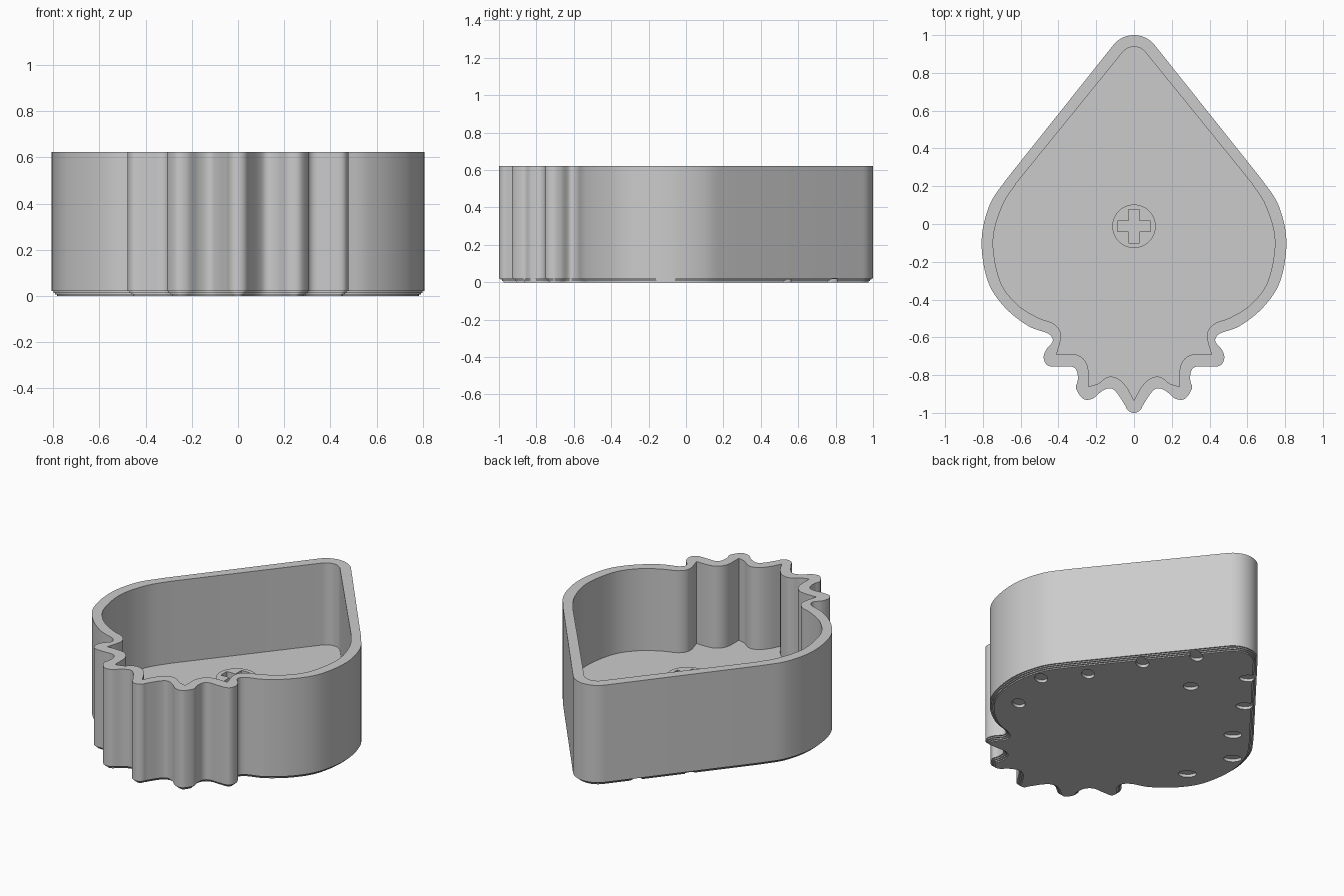
import bpy
import bmesh
from math import sin, cos, atan2, radians
from mathutils import Matrix, Vector

default_cube = bpy.data.objects.get("Cube")
if default_cube:
    bpy.data.objects.remove(default_cube, do_unlink=True)

HEIGHT = 0.622
FLOOR = 0.115
POST_TOP = 0.285

clay = bpy.data.materials.new("plain_grey")
clay.use_nodes = True
clay.diffuse_color = (0.6, 0.6, 0.6, 1)
clay.node_tree.nodes["Principled BSDF"].inputs["Base Color"].default_value = clay.diffuse_color


def arc(center_y, radius, start, end, steps=8):
    """Arc around a point on the centre line, angles in degrees."""
    angles = [radians(start + (end - start) * i / steps) for i in range(steps + 1)]
    return [Vector((radius * cos(a), center_y + radius * sin(a))) for a in angles]


def spline(points, steps=6):
    """Smooth curve through the points, with free ends."""
    pts = [Vector(p) for p in points]
    pts = [2 * pts[0] - pts[1]] + pts + [2 * pts[-1] - pts[-2]]
    result = []
    for a, b, c, d in zip(pts, pts[1:], pts[2:], pts[3:]):
        for i in range(steps):
            t = i / steps
            result.append(0.5 * (2 * b + (c - a) * t + (2 * a - 5 * b + 4 * c - d) * t ** 2
                                 + (3 * b - a - 3 * c + d) * t ** 3))
    return result + [pts[-2]]


def closed_outline(*pieces):
    """Join the +x half pieces and mirror them into one clockwise loop."""
    half = []
    for piece in pieces:
        for p in piece:
            if not half or (p - half[-1]).length > 0.002:
                half.append(p)
    half[0].x = half[-1].x = 0
    return half + [Vector((-p.x, p.y)) for p in reversed(half[1:-1])]


def inset(loop, distance):
    """Move a clockwise loop inwards along its normals."""
    result = []
    for i, p in enumerate(loop):
        along = loop[(i + 1) % len(loop)] - loop[i - 1]
        result.append(p + Vector((along.y, -along.x)).normalized() * distance)
    return result


def make_object(name, bm, smooth=False):
    bmesh.ops.recalc_face_normals(bm, faces=bm.faces[:])
    mesh = bpy.data.meshes.new(name)
    bm.to_mesh(mesh)
    bm.free()
    mesh.materials.append(clay)
    obj = bpy.data.objects.new(name, mesh)
    bpy.context.collection.objects.link(obj)
    if smooth:
        activate(obj)
        bpy.ops.object.shade_smooth_by_angle(angle=radians(32))
    return obj


def activate(obj):
    bpy.ops.object.select_all(action="DESELECT")
    obj.select_set(True)
    bpy.context.view_layer.objects.active = obj


def cut(obj, cutter):
    """Subtract the cutter, then discard it."""
    cutter.hide_render = True
    mod = obj.modifiers.new("cut", "BOOLEAN")
    mod.operation = "DIFFERENCE"
    mod.solver = "EXACT"
    mod.object = cutter
    activate(obj)
    bpy.ops.object.modifier_apply(modifier=mod.name)
    bpy.data.objects.remove(cutter, do_unlink=True)


def add_cylinder(bm, x, y, radius, bottom, top, sides, stretch=1, turn=0):
    """Upright cylinder, optionally stretched along a turned axis."""
    place = (Matrix.Translation((x, y, (bottom + top) / 2)) @ Matrix.Rotation(turn, 4, "Z")
             @ Matrix.Diagonal((stretch, 1, 1, 1)))
    bmesh.ops.create_cone(bm, cap_ends=True, segments=sides, radius1=radius,
                          radius2=radius, depth=top - bottom, matrix=place)


def add_ring(bm, loop, z):
    return [bm.verts.new((p.x, p.y, z)) for p in loop]


def bridge(bm, ring_a, ring_b):
    for i in range(len(ring_a)):
        bm.faces.new((ring_a[i - 1], ring_a[i], ring_b[i], ring_b[i - 1]))


# Outer outline: rounded tip, round belly, scalloped front
outer = closed_outline(
    arc(0.86, 0.14, 90, 38),
    spline([(0.677, 0.235), (0.765, 0.10), (0.807, -0.09), (0.775, -0.30), (0.685, -0.44),
            (0.56, -0.54), (0.455, -0.58), (0.43, -0.62), (0.465, -0.665), (0.478, -0.71),
            (0.455, -0.75), (0.39, -0.755), (0.33, -0.755), (0.302, -0.78), (0.298, -0.83),
            (0.307, -0.87), (0.27, -0.925), (0.22, -0.925), (0.17, -0.885), (0.125, -0.87),
            (0.09, -0.895), (0.044, -0.965)]),
    arc(-0.955, 0.045, -20, -90))

# Inner outline: creased where the scallops pinch
inner = closed_outline(
    arc(0.86, 0.078, 90, 38),
    spline([(0.624, 0.215), (0.70, 0.09), (0.746, -0.09), (0.71, -0.30), (0.62, -0.425),
            (0.51, -0.495), (0.43, -0.525), (0.392, -0.565), (0.388, -0.61), (0.41, -0.69)]),
    spline([(0.41, -0.69), (0.35, -0.688), (0.285, -0.70), (0.245, -0.755), (0.24, -0.86)]),
    spline([(0.24, -0.86), (0.19, -0.845), (0.155, -0.818), (0.12, -0.808), (0.075, -0.825),
            (0.035, -0.87), (0, -0.935)]))

# Pot body: stepped foot, outer wall, rim, inner wall and floor
bm = bmesh.new()
rings = []
for step in range(4):
    loop = inset(outer, 0.008 * (3 - step))
    low = 0.007 * step
    high = HEIGHT if step == 3 else low + 0.007
    rings += [add_ring(bm, loop, low), add_ring(bm, loop, high)]
for below, above in zip(rings, rings[1:]):
    bridge(bm, below, above)
bm.faces.new(rings[0])
inner_top = add_ring(bm, inner, HEIGHT)
inner_floor = add_ring(bm, inner, FLOOR)
bridge(bm, inner_top, inner_floor)
bm.faces.new(inner_floor)
rim_edges = [bm.edges.get((ring[i - 1], ring[i]))
             for ring in (rings[-1], inner_top) for i in range(len(ring))]
bmesh.ops.triangle_fill(bm, edges=rim_edges, use_beauty=True, normal=(0, 0, 1))
pot = make_object("pot_body", bm, smooth=True)

# Shallow oval pockets under the foot, pointing out from the straight sides
bm = bmesh.new()
add_cylinder(bm, 0, 0.495, 0.042, -0.02, 0.018, 24)
for x, y in [(0.617, -0.27), (0.70, 0.025), (0.53, 0.23), (0.375, 0.52), (0.19, 0.77)]:
    for side in (-1, 1):
        add_cylinder(bm, side * x, y, 0.036, -0.02, 0.018, 24, 1.4, atan2(0.6, side * 0.8))
cut(pot, make_object("pocket_cutter", bm))

# Centre post with a cross-shaped slot
bm = bmesh.new()
add_cylinder(bm, 0, -0.012, 0.115, FLOOR - 0.01, POST_TOP, 48)
post = make_object("centre_post", bm, smooth=True)
for size in [(0.176, 0.058, 0.4), (0.058, 0.176, 0.4)]:
    bm = bmesh.new()
    bmesh.ops.create_cube(bm, size=1)
    bmesh.ops.scale(bm, vec=size, verts=bm.verts)
    bmesh.ops.translate(bm, vec=(0, -0.012, FLOOR + 0.205), verts=bm.verts)
    cut(post, make_object("slot_cutter", bm))
